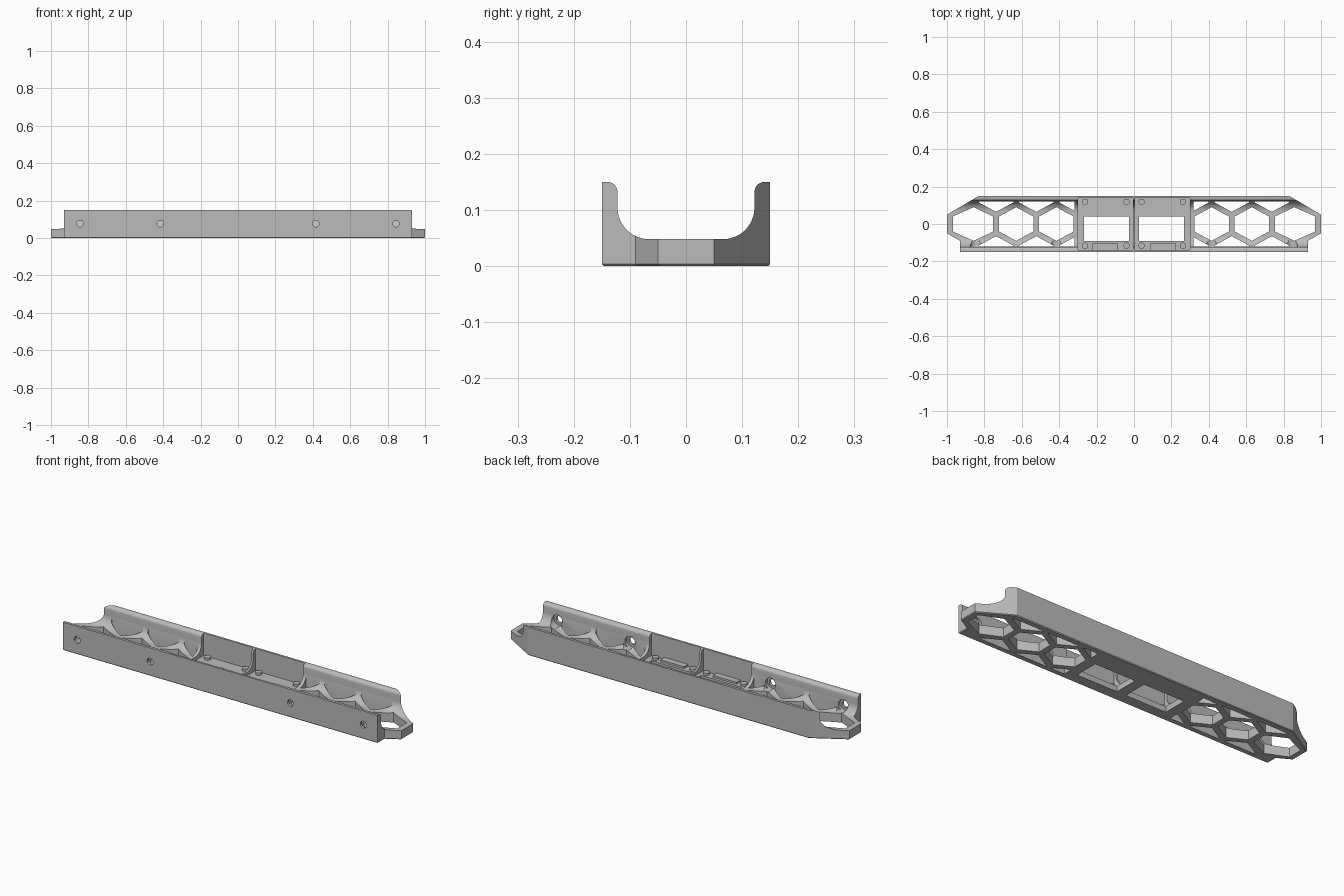
import bpy, bmesh
from math import sin, cos, pi

if "Cube" in bpy.data.objects:
    bpy.data.objects.remove(bpy.data.objects["Cube"])

grey = bpy.data.materials.new("plain grey")
grey.use_nodes = True
COLOUR = (0.5, 0.5, 0.5, 1)
grey.diffuse_color = COLOUR
grey.node_tree.nodes["Principled BSDF"].inputs["Base Color"].default_value = COLOUR


def prism(bm, pts, axis, lo, hi):
    """Extrude a 2D outline along one axis; the 2D pair fills the other two."""
    def place(p, t):
        v = list(p)
        v.insert(axis, t)
        return v
    a = [bm.verts.new(place(p, lo)) for p in pts]
    b = [bm.verts.new(place(p, hi)) for p in pts]
    bm.faces.new(a)
    bm.faces.new(b[::-1])
    for i in range(len(pts)):
        j = (i + 1) % len(pts)
        bm.faces.new((a[i], b[i], b[j], a[j]))


def rect(x0, x1, y0, y1):
    return [(x0, y0), (x1, y0), (x1, y1), (x0, y1)]


def arc(cx, cy, r, a0, a1, n):
    return [(cx + r * cos(a0 + (a1 - a0) * i / n),
             cy + r * sin(a0 + (a1 - a0) * i / n)) for i in range(n + 1)]


def disc(cx, cy, r, n=24):
    return arc(cx, cy, r, 0, 2 * pi, n)[:-1]


def solid(name, parts):
    bm = bmesh.new()
    for p in parts:
        prism(bm, *p)
    bmesh.ops.recalc_face_normals(bm, faces=bm.faces)
    me = bpy.data.meshes.new(name)
    bm.to_mesh(me)
    bm.free()
    ob = bpy.data.objects.new(name, me)
    bpy.context.scene.collection.objects.link(ob)
    me.materials.append(grey)
    return ob


def boolean(ob, cutter, op="DIFFERENCE"):
    m = ob.modifiers.new("cut", "BOOLEAN")
    m.operation, m.solver, m.object = op, "EXACT", cutter
    dg = bpy.context.evaluated_depsgraph_get()
    me = bpy.data.meshes.new_from_object(ob.evaluated_get(dg))
    ob.modifiers.clear()
    ob.data = me
    bpy.data.objects.remove(cutter)


# Channel profile: two upright walls joined to the floor by wide fillets
half = [(0.2, -0.05), (0.2, 0.15)]
half += arc(0.14, 0.132, 0.018, pi / 2, pi, 6)
half += arc(0.066, 0.104, 0.056, 0, -pi / 2, 12)
profile = half + [(-y, z) for y, z in reversed(half)]
tray = solid("mounting_tray", [(profile, 0, -1.1, 1.1)])

# Plan outline: pointed ends, chamfered back corners, square front flange
side = [(0.93, -0.15), (0.93, -0.09), (1, -0.05), (1, 0.05), (0.83, 0.15)]
outline = side + [(-x, y) for x, y in reversed(side)]
plan = solid("plan_cutter", [(outline, 2, 0, 0.3)])
bm = bmesh.new()
bm.from_mesh(plan.data)
rim = [e for e in bm.edges if all(v.co.z < 0.01 for v in e.verts)]
bmesh.ops.bevel(bm, geom=rim, offset=0.004, segments=1, affect="EDGES")
bm.to_mesh(plan.data)
bm.free()
boolean(tray, plan, "INTERSECT")

# Honeycomb openings, with half cells running up into the wall fillets
PITCH, START, HALF = 0.215, 0.415, 0.092
cells = []
for s in (-1, 1):
    for i in range(3):
        c = START + i * PITCH
        outer = c + HALF if i < 2 else 0.969
        mid = c if i < 2 else c + 0.012
        hexagon = [(c - HALF, -0.04), (mid, -0.09), (outer, -0.04),
                   (outer, 0.04), (mid, 0.09), (c - HALF, 0.04)]
        cells.append(([(s * x, y) for x, y in hexagon], 2, -0.1, 0.3))
        m = c - PITCH / 2
        left = [(m - HALF, 0.121), (m - HALF, 0.115), (m, 0.065)]
        if i == 0:
            left = [(0.318, 0.121), (0.318, 0.07)]
        half_cell = left + [(m + HALF, 0.115), (m + HALF, 0.121)]
        for t in (-1, 1):
            cells.append(([(s * x, t * y) for x, y in half_cell], 2, -0.1, 0.3))
boolean(tray, solid("cell_cutter", cells))

# Twin central bays separated by a thin rib, each with a window
boolean(tray, solid("bay_cutter", [
    (rect(*sorted((s * 0.005, s * 0.3)), -0.139, 0.139), 2, 0.03, 0.3)
    for s in (-1, 1)]))
boolean(tray, solid("window_cutter", [
    (rect(*sorted((s * 0.027, s * 0.267)), -0.09, 0.04), 2, -0.1, 0.2)
    for s in (-1, 1)]))

# Screw holes through the front wall, counterbored from inside
screws = [s * x for s in (-1, 1) for x in (0.415, 0.845)]
boolean(tray, solid("screw_cutter", [
    (disc(x, 0.077, 0.018), 1, -0.2, -0.1) for x in screws]))
boolean(tray, solid("counterbore_cutter", [
    (disc(x, 0.077, 0.03), 1, -0.136, -0.05) for x in screws]))

# Corner bosses and front clips inside the bays
fittings = []
for s in (-1, 1):
    for x in (0.04, 0.262):
        for y in (-0.116, 0.118):
            fittings.append((disc(s * x, y, 0.017, 16), 2, 0.028, 0.042))
    fittings.append((rect(s * 0.155 - 0.07, s * 0.155 + 0.07, -0.14, -0.105),
                     2, 0.028, 0.04))
bosses = solid("bay_bosses", fittings)

for ob in (tray, bosses):
    bpy.ops.object.select_all(action="DESELECT")
    ob.select_set(True)
    bpy.context.view_layer.objects.active = ob
    bpy.ops.object.shade_smooth_by_angle(angle=pi / 6)
